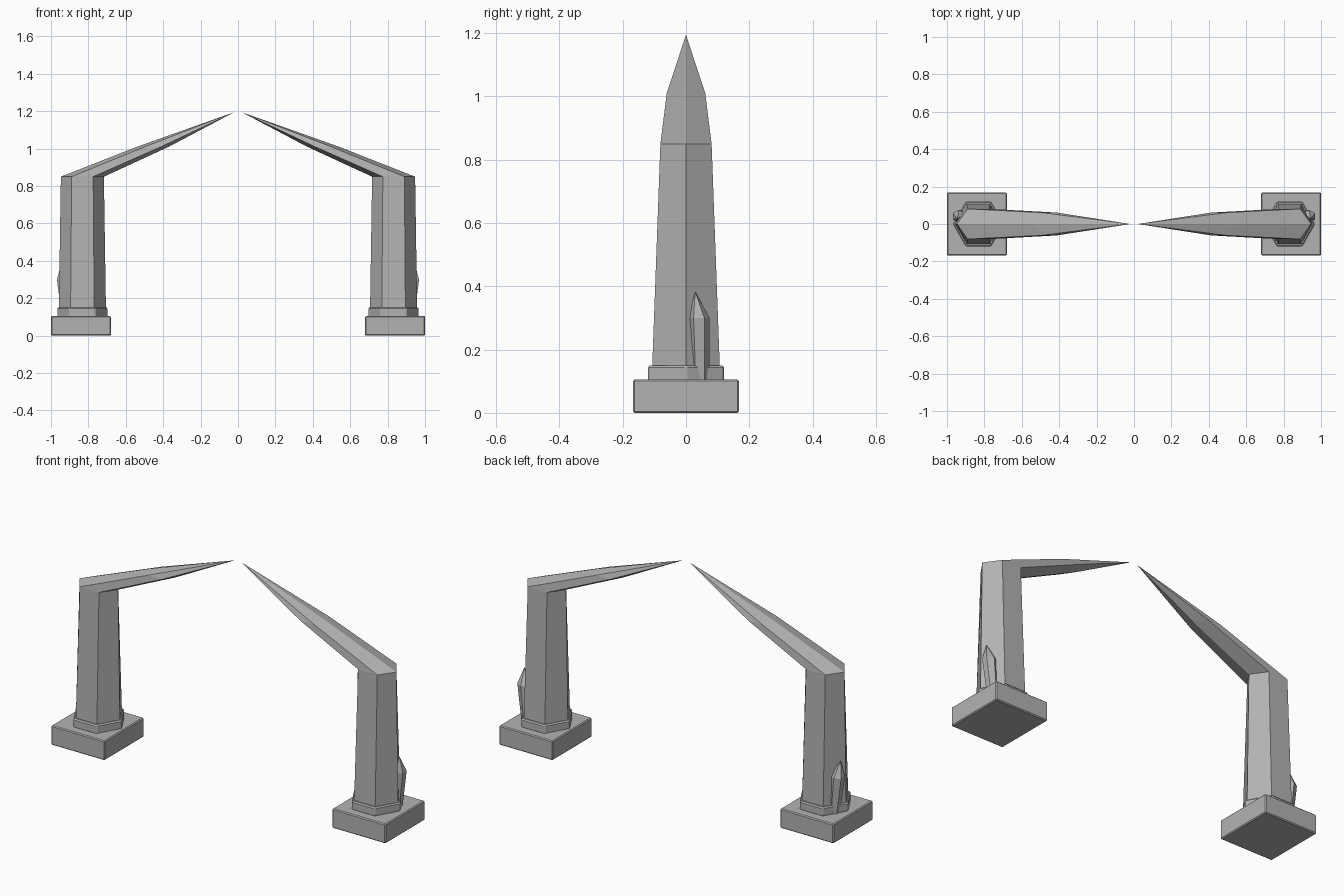
import bpy, bmesh
from math import cos, sin, pi

cube = bpy.data.objects.get("Cube")
if cube:
    bpy.data.objects.remove(cube)

stone = bpy.data.materials.new("grey stone")
stone.use_nodes = True
stone.diffuse_color = (0.45, 0.45, 0.45, 1)
stone.node_tree.nodes["Principled BSDF"].inputs["Base Color"].default_value = stone.diffuse_color


def loft(name, side, rings, sides=6, start=0.0, bevel=0):
    """Join rings (x, y, z, half_x, half_y); a zero half_x gives a point."""
    bm = bmesh.new()
    loops = []
    for x, y, z, rx, ry in rings:
        if rx == 0:
            loops.append([bm.verts.new((side * x, y, z))] * sides)
            continue
        angles = [start + 2 * pi * i / sides for i in range(sides)]
        loops.append([bm.verts.new((side * (x + rx * cos(a)), y + ry * sin(a), z))
                      for a in angles])
    for low, high in zip(loops, loops[1:]):
        for i in range(sides):
            j = (i + 1) % sides
            corners = [low[i], low[j], high[j], high[i]]
            bm.faces.new(list(dict.fromkeys(corners)))
    for loop in (loops[0], loops[-1]):
        if len(set(loop)) > 2:
            bm.faces.new(loop)
    bmesh.ops.recalc_face_normals(bm, faces=bm.faces)
    mesh = bpy.data.meshes.new(name)
    bm.to_mesh(mesh)
    bm.free()
    mesh.materials.append(stone)
    obj = bpy.data.objects.new(name, mesh)
    bpy.context.collection.objects.link(obj)
    if bevel:
        mod = obj.modifiers.new("edge bevel", "BEVEL")
        mod.width = bevel
        mod.segments = 1
    return obj


HEX_Y = 1 / sin(pi / 3)    # flat-to-flat half depth -> ellipse radius
SQ = 2 ** 0.5              # half side -> corner radius

for side, label in ((1, "left"), (-1, "right")):
    # Square footing
    loft(label + "_base", side,
         [(0.84, 0, z, 0.16 * SQ, 0.168 * SQ) for z in (0, 0.105)],
         sides=4, start=pi / 4, bevel=0.005)
    # Six-sided collar
    loft(label + "_collar", side,
         [(0.832, 0, z, 0.137, 0.12 * HEX_Y) for z in (0.1, 0.15)], bevel=0.006)
    # Tapering column that bends into the pointed arm
    loft(label + "_column_and_arm", side, [
        (0.832, 0, 0.14, 0.126, 0.107 * HEX_Y),
        (0.832, 0, 0.85, 0.115, 0.081 * HEX_Y),
        (0.455, 0, 1.01, 0.085, 0.061 * HEX_Y),
        (0.02, 0, 1.195, 0, 0)])
    # Small crystal growing on the outer side
    loft(label + "_crystal", side, [
        (0.918, 0.045, 0.1, 0.028, 0.028),
        (0.936, 0.041, 0.3, 0.037, 0.034),
        (0.945, 0.029, 0.383, 0, 0)], start=pi / 6)
